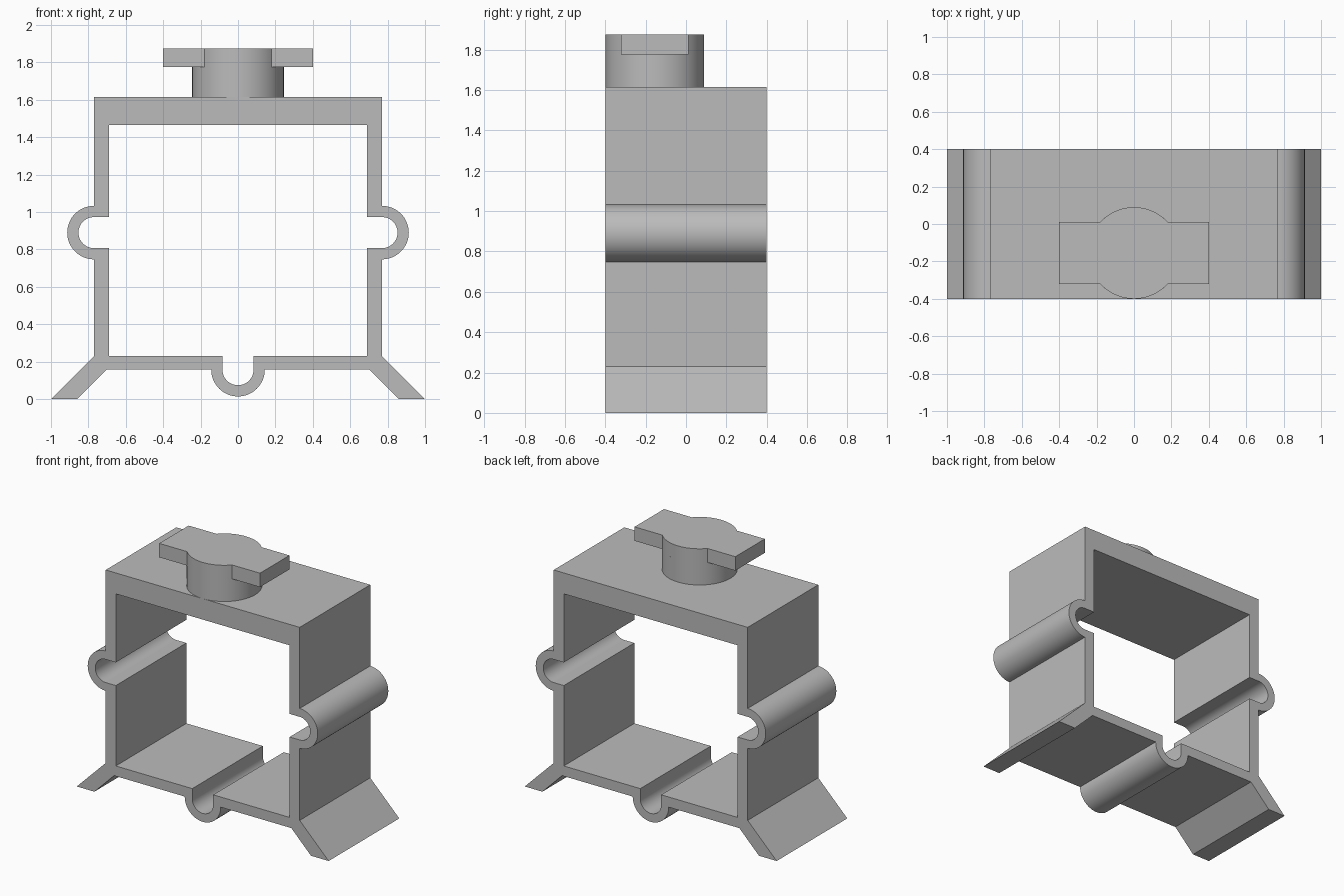
import bpy
import bmesh
from math import cos, sin, radians, asin, degrees
from mathutils import Vector

cube = bpy.data.objects.get("Cube")
if cube:
    bpy.data.objects.remove(cube, do_unlink=True)

grey = bpy.data.materials.new("plain grey")
grey.use_nodes = True
colour = (0.5, 0.5, 0.5, 1)
grey.diffuse_color = colour
grey.node_tree.nodes["Principled BSDF"].inputs["Base Color"].default_value = colour


def arc(cx, cy, r, start, end, steps):
    """Points on an arc, angles in degrees."""
    angles = [radians(start + (end - start) * i / steps) for i in range(steps + 1)]
    return [(cx + r * cos(a), cy + r * sin(a)) for a in angles]


def mirrored(half):
    """Close a right-hand outline with its reflection in x = 0."""
    return half + [(-x, y) for x, y in reversed(half) if x > 1e-4]


def extrude(name, loops, to_3d, direction):
    """Fill the outlines (later ones are holes) and extrude them."""
    bm = bmesh.new()
    for loop in loops:
        verts = [bm.verts.new(to_3d(u, v)) for u, v in loop]
        for a, b in zip(verts, verts[1:] + verts[:1]):
            bm.edges.new((a, b))
    bmesh.ops.triangle_fill(bm, edges=bm.edges[:], use_beauty=True)
    result = bmesh.ops.extrude_face_region(bm, geom=bm.faces[:], use_keep_orig=True)
    moved = [g for g in result["geom"] if isinstance(g, bmesh.types.BMVert)]
    bmesh.ops.translate(bm, verts=moved, vec=Vector(direction))
    bmesh.ops.recalc_face_normals(bm, faces=bm.faces[:])
    mesh = bpy.data.meshes.new(name)
    bm.to_mesh(mesh)
    bm.free()
    mesh.materials.append(grey)
    obj = bpy.data.objects.new(name, mesh)
    bpy.context.collection.objects.link(obj)
    bpy.ops.object.select_all(action="DESELECT")
    obj.select_set(True)
    bpy.context.view_layer.objects.active = obj
    bpy.ops.object.shade_smooth_by_angle(angle=radians(30))
    return obj


# Frame: square tube with splayed feet and a round channel on three sides
bottom, floor, top, ceiling = 0.157, 0.23, 1.615, 1.465
outer_x, inner_x = 0.77, 0.69
channel_z, big, small = 0.89, 0.143, 0.083

outer = mirrored(
    arc(0, bottom, big, -90, 0, 16)
    + [(0.703, bottom), (0.86, 0), (1, 0), (outer_x, floor)]
    + arc(outer_x, channel_z, big, -90, 90, 32)
    + [(outer_x, top)])
inner = mirrored(
    arc(0, bottom, small, -90, 0, 16)
    + [(small, floor), (inner_x, floor), (inner_x, channel_z - small)]
    + arc(outer_x, channel_z, small, -90, 90, 32)
    + [(inner_x, channel_z + small), (inner_x, ceiling)])
extrude("frame", [outer, inner], lambda u, v: (u, -0.4, v), (0, 0.8, 0))

# Knob: round stem below a disc with two rectangular wings
knob_y, knob_r, wing_x, wing_y, head_z = -0.155, 0.245, 0.4, 0.167, 1.775
stem = arc(0, knob_y, knob_r, 0, 360, 64)[:-1]
extrude("knob_stem", [stem], lambda u, v: (u, v, top), (0, 0, head_z - top))

wing_angle = degrees(asin(wing_y / knob_r))
head = mirrored(
    arc(0, knob_y, knob_r, -90, -wing_angle, 10)
    + [(wing_x, knob_y - wing_y), (wing_x, knob_y + wing_y)]
    + arc(0, knob_y, knob_r, wing_angle, 90, 10))
extrude("knob_head", [head], lambda u, v: (u, v, head_z), (0, 0, 0.1))
